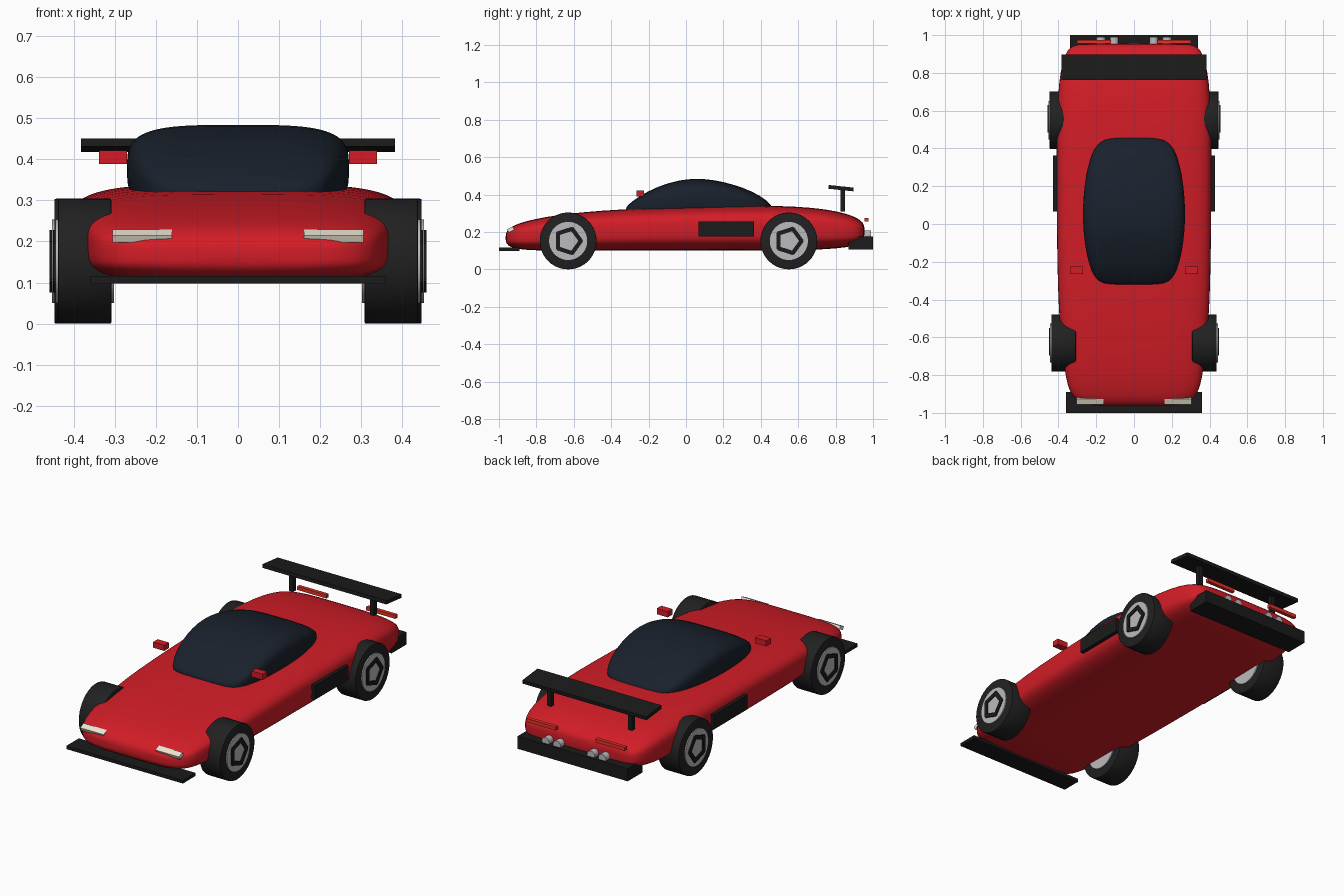
import bpy, bmesh, math
from mathutils import Matrix

if "Cube" in bpy.data.objects:
    bpy.data.objects.remove(bpy.data.objects["Cube"])


def material(name, rgb):
    m = bpy.data.materials.new(name)
    m.diffuse_color = (*rgb, 1)
    m.use_nodes = True
    m.node_tree.nodes["Principled BSDF"].inputs["Base Color"].default_value = m.diffuse_color
    return m


RED = material("red paint", (0.65, 0.012, 0.02))
GLASS = material("dark glass", (0.01, 0.015, 0.025))
BLACK = material("black", (0.011, 0.011, 0.011))
RUBBER = material("rubber", (0.015, 0.015, 0.015))
SILVER = material("silver", (0.5, 0.5, 0.52))
LAMP = material("lamp", (0.85, 0.8, 0.65))
TAIL = material("tail light", (0.8, 0.03, 0.02))


def finish(name, bm, mat, smooth=None):
    bmesh.ops.recalc_face_normals(bm, faces=bm.faces)
    me = bpy.data.meshes.new(name)
    bm.to_mesh(me)
    bm.free()
    me.materials.append(mat)
    ob = bpy.data.objects.new(name, me)
    bpy.context.collection.objects.link(ob)
    if smooth:
        bpy.ops.object.select_all(action='DESELECT')
        ob.select_set(True)
        bpy.context.view_layer.objects.active = ob
        bpy.ops.object.shade_smooth_by_angle(angle=math.radians(smooth))
    return ob


def box(name, mat, loc, size, tilt=0):
    bm = bmesh.new()
    mx = (Matrix.Translation(loc) @ Matrix.Rotation(math.radians(tilt), 4, 'X')
          @ Matrix.Diagonal((*size, 1)))
    bmesh.ops.create_cube(bm, size=1, matrix=mx)
    return finish(name, bm, mat)


def cylinder(name, mat, loc, radius, depth, axis, bevel=0):
    bm = bmesh.new()
    mx = Matrix.Translation(loc) @ Matrix.Rotation(math.pi / 2, 4, axis)
    bmesh.ops.create_cone(bm, cap_ends=True, segments=40, radius1=radius,
                          radius2=radius, depth=depth, matrix=mx)
    if bevel:
        rims = [e for e in bm.edges if any(len(f.verts) > 4 for f in e.link_faces)]
        bmesh.ops.bevel(bm, geom=rims, offset=bevel, segments=2, affect='EDGES', profile=0.5)
    return finish(name, bm, mat, 40)


def loft(name, mat, stations, power, n=40):
    """Superellipse rings along y; station = y, half width, bottom, top."""
    bm = bmesh.new()
    rings = []
    for y, hw, z0, z1 in stations:
        ring = []
        for i in range(n):
            a = 2 * math.pi * (i + 0.5) / n
            c, s = math.cos(a), math.sin(a)
            x = hw * math.copysign(abs(c) ** (2 / power), c)
            z = (z0 + z1) / 2 + (z1 - z0) / 2 * math.copysign(abs(s) ** (2 / power), s)
            ring.append(bm.verts.new((x, y, z)))
        rings.append(ring)
    for a, b in zip(rings, rings[1:]):
        for i in range(n):
            j = (i + 1) % n
            bm.faces.new((a[i], a[j], b[j], b[i]))
    bm.faces.new(rings[0])
    bm.faces.new(rings[-1])
    ob = finish(name, bm, mat, 60)
    sub = ob.modifiers.new("subdivide", 'SUBSURF')
    sub.levels = sub.render_levels = 1
    return ob


# Body shell
loft("body", RED, [
    (-0.965, 0.19, 0.150, 0.185), (-0.955, 0.265, 0.128, 0.212),
    (-0.92, 0.325, 0.112, 0.236), (-0.86, 0.352, 0.104, 0.257),
    (-0.76, 0.370, 0.10, 0.279), (-0.63, 0.385, 0.10, 0.298),
    (-0.45, 0.400, 0.10, 0.315), (-0.2, 0.407, 0.10, 0.328),
    (0.1, 0.410, 0.10, 0.337), (0.4, 0.412, 0.10, 0.342),
    (0.6, 0.408, 0.102, 0.336), (0.75, 0.398, 0.107, 0.322),
    (0.86, 0.380, 0.117, 0.298), (0.92, 0.355, 0.132, 0.273),
    (0.945, 0.325, 0.150, 0.252), (0.955, 0.28, 0.170, 0.230)], 3.8)

# Glass canopy
loft("canopy", GLASS, [
    (-0.322, 0.14, 0.30, 0.328), (-0.305, 0.19, 0.29, 0.350),
    (-0.25, 0.228, 0.28, 0.392), (-0.15, 0.255, 0.27, 0.445),
    (-0.04, 0.268, 0.27, 0.477), (0.05, 0.272, 0.27, 0.487),
    (0.15, 0.268, 0.27, 0.479), (0.26, 0.255, 0.27, 0.453),
    (0.36, 0.230, 0.28, 0.415), (0.43, 0.193, 0.29, 0.371),
    (0.463, 0.13, 0.30, 0.335)], 3.6)

# Splitter, diffuser and rear wing
box("front_splitter", BLACK, (0, -0.945, 0.107), (0.72, 0.11, 0.018))
box("rear_diffuser", BLACK, (0, 0.935, 0.14), (0.68, 0.13, 0.07))
box("rear_wing", BLACK, (0, 0.829, 0.434), (0.765, 0.134, 0.02), -6)

for s, side in ((-1, "left"), (1, "right")):
    # Paired fittings
    box(f"wing_strut_{side}", BLACK, (s * 0.25, 0.838, 0.37), (0.025, 0.025, 0.12))
    box(f"mirror_{side}", RED, (s * 0.304, -0.245, 0.405), (0.068, 0.04, 0.032))
    box(f"headlight_{side}", LAMP, (s * 0.233, -0.937, 0.213), (0.145, 0.033, 0.02), 25)
    box(f"tail_light_{side}", TAIL, (s * 0.213, 0.965, 0.265), (0.18, 0.02, 0.02))
    box(f"side_intake_{side}", BLACK, (s * 0.405, 0.215, 0.215), (0.045, 0.295, 0.08))
    for k, x in enumerate((0.105, 0.175)):
        cylinder(f"exhaust_{side}_{k}", SILVER, (s * x, 0.955, 0.185), 0.023, 0.07, 'X')

    # Wheels: tyre, rim and five-bar hub ring
    for end, y, x in (("front", -0.63, 0.373), ("rear", 0.55, 0.382)):
        tag = f"{end}_{side}"
        cylinder(f"tyre_{tag}", RUBBER, (s * x, y, 0.152), 0.152, 0.13, 'Y', 0.004)
        cylinder(f"rim_{tag}", SILVER, (s * x, y, 0.152), 0.102, 0.142, 'Y')
        bm = bmesh.new()
        for i in range(5):
            mx = (Matrix.Translation((s * (x + 0.071), y, 0.152))
                  @ Matrix.Rotation(math.pi + i * math.tau / 5, 4, 'X')
                  @ Matrix.Translation((0, 0.055, 0))
                  @ Matrix.Diagonal((0.012, 0.022, 0.088, 1)))
            bmesh.ops.create_cube(bm, size=1, matrix=mx)
        finish(f"hub_ring_{tag}", bm, BLACK)
